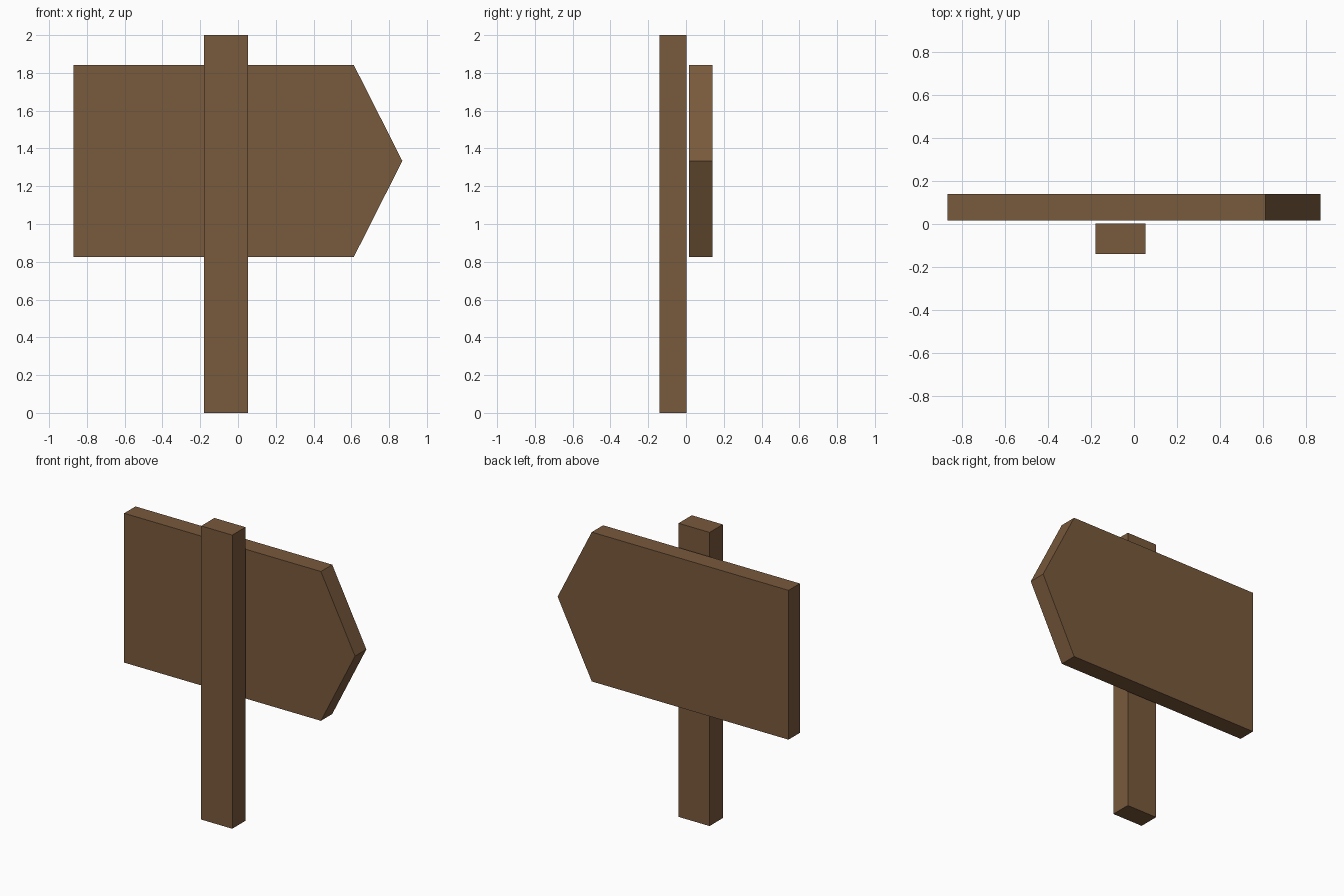
import bpy, bmesh

if "Cube" in bpy.data.objects:
    bpy.data.objects.remove(bpy.data.objects["Cube"])

wood = bpy.data.materials.new("brown wood")
wood.diffuse_color = (0.19, 0.10, 0.045, 1)
wood.use_nodes = True
wood.node_tree.nodes["Principled BSDF"].inputs["Base Color"].default_value = wood.diffuse_color


def plank(name, outline, y0, y1):
    """Extrude an x-z outline from y0 back to y1."""
    bm = bmesh.new()
    face = bm.faces.new([bm.verts.new((x, y0, z)) for x, z in outline])
    ext = bmesh.ops.extrude_face_region(bm, geom=[face])
    bmesh.ops.translate(bm, vec=(0, y1 - y0, 0),
                        verts=[v for v in ext["geom"] if isinstance(v, bmesh.types.BMVert)])
    bmesh.ops.recalc_face_normals(bm, faces=bm.faces)
    mesh = bpy.data.meshes.new(name)
    bm.to_mesh(mesh)
    bm.free()
    mesh.materials.append(wood)
    bpy.context.collection.objects.link(bpy.data.objects.new(name, mesh))


# Upright post
plank("post", [(-0.18, 0), (0.054, 0), (0.054, 2), (-0.18, 2)], -0.139, 0.003)

# Arrow-shaped board behind the post
plank("arrow_board", [(-0.87, 0.825), (0.613, 0.825), (0.87, 1.334),
                      (0.613, 1.842), (-0.87, 1.842)], 0.017, 0.139)
